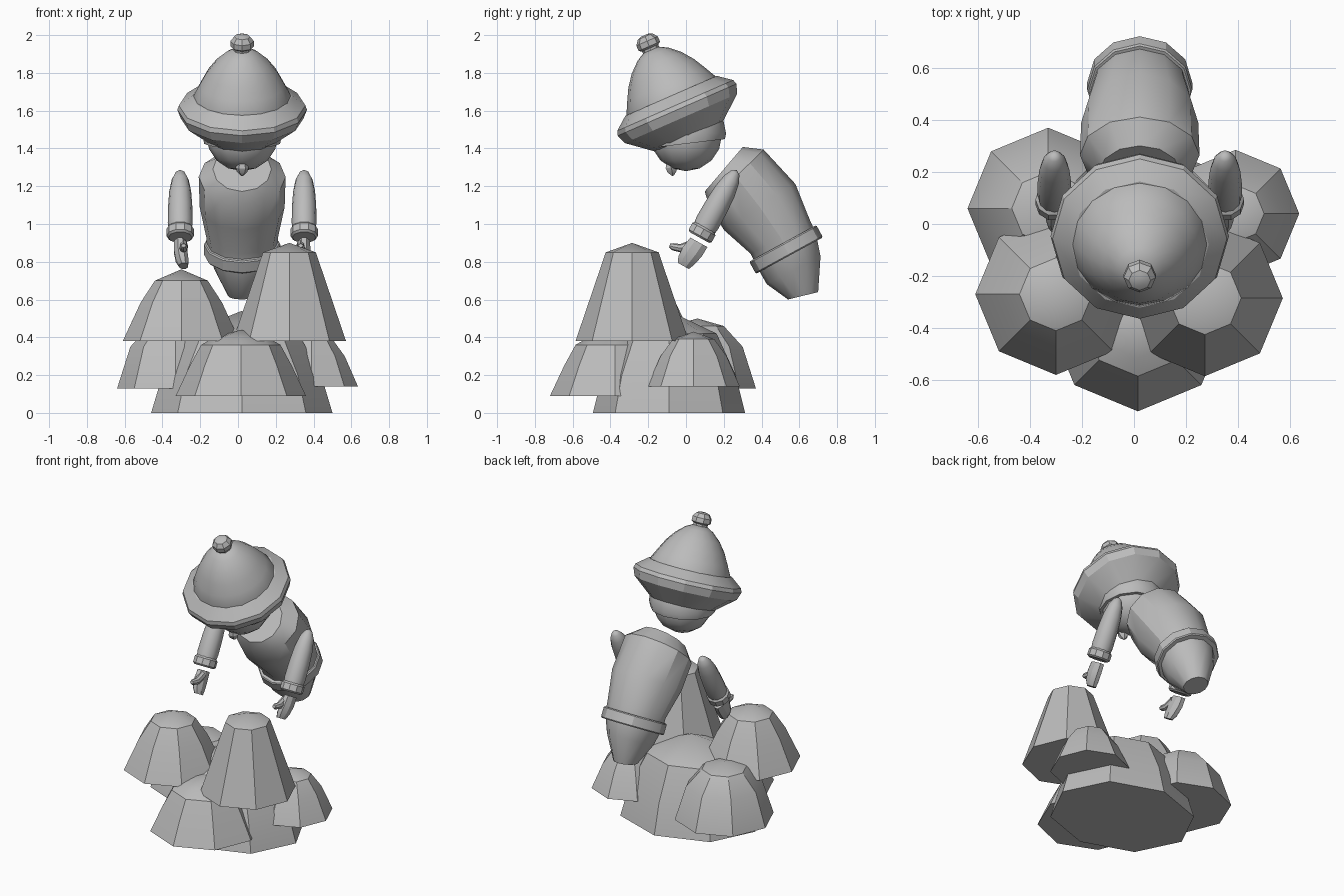
import bpy, bmesh, math
from mathutils import Vector

if "Cube" in bpy.data.objects:
    bpy.data.objects.remove(bpy.data.objects["Cube"])

grey = bpy.data.materials.new("grey")
grey.diffuse_color = (0.5, 0.5, 0.5, 1)
grey.use_nodes = True
grey.node_tree.nodes["Principled BSDF"].inputs["Base Color"].default_value = grey.diffuse_color
CX = 0.022  # x of the figure's symmetry plane


def finish(bm, name, smooth):
    bmesh.ops.remove_doubles(bm, verts=bm.verts, dist=0.0005)
    bmesh.ops.recalc_face_normals(bm, faces=bm.faces)
    me = bpy.data.meshes.new(name)
    bm.to_mesh(me)
    bm.free()
    me.materials.append(grey)
    ob = bpy.data.objects.new(name, me)
    bpy.context.collection.objects.link(ob)
    if smooth:
        bpy.ops.object.select_all(action='DESELECT')
        ob.select_set(True)
        bpy.context.view_layer.objects.active = ob
        bpy.ops.object.shade_smooth_by_angle(angle=math.radians(smooth))
    return ob


def loft(name, rings, sides, smooth=30, turn=0.0):
    """Skin rings of (centre, axis, x radius, other radius); close both ends."""
    bm = bmesh.new()
    loops = []
    for c, axis, rx, rv in rings:
        v = Vector(axis).normalized().cross(Vector((1, 0, 0)))
        loop = []
        for i in range(sides):
            a = 2 * math.pi * i / sides + turn
            p = Vector(c) + Vector((rx * math.cos(a), 0, 0)) + v * (rv * math.sin(a))
            loop.append(bm.verts.new(p))
        loops.append(loop)
    for lo, hi in zip(loops, loops[1:]):
        for i in range(sides):
            j = (i + 1) % sides
            bm.faces.new((lo[i], lo[j], hi[j], hi[i]))
    for end, ring in ((loops[0], rings[0]), (loops[-1], rings[-1])):
        if ring[2] > 0.002:
            bm.faces.new(end)
    return finish(bm, name, smooth)


def lathe(name, base, axis, profile, sides, smooth=30, turn=0.0):
    """Revolve (radius, height) points about an axis."""
    axis = Vector(axis).normalized()
    rings = [(Vector(base) + axis * h, axis, max(r, 1e-5), max(r, 1e-5)) for r, h in profile]
    return loft(name, rings, sides, smooth, turn)


# Rock pile: eight-sided blocks with pointed caps
UP = (0, 0, 1)
rocks = {
    "rock_left_high": (-0.30, -0.27, [(.31, .38), (.215, .585), (.14, .70), (0, .76)]),
    "rock_right_tall": (0.272, -0.285, [(.30, .38), (.14, .85), (0, .90)]),
    "rock_left_back": (-0.33, 0.06, [(.31, .13), (.24, .35), (.14, .46), (0, .50)]),
    "rock_right_low": (0.39, 0.04, [(.245, .14), (.175, .30), (.11, .39), (0, .43)]),
    "rock_front": (0.015, -0.375, [(.345, .09), (.27, .25), (.21, .36), (.14, .40), (0, .44)]),
}
for name, (x, y, prof) in rocks.items():
    lathe(name, (x, y, 0), UP, prof, 8, 25)
loft("rock_base", [((.02, -.09, z), UP, r, r * .84) for r, z in
                   [(.48, 0), (.42, .2), (.30, .42), (1e-5, .54)]], 8, 25)

# Body: curved, leaning forward
body = [  # y, z, axis y, axis z, x radius, depth radius
    (.62, .62, -.24, .97, .075, .082),
    (.57, .755, -.46, .89, .145, .16),
    (.53, .865, -.48, .88, .185, .18),
    (.50, .93, -.49, .87, .19, .18),
    (.39, 1.09, -.54, .84, .225, .225),
    (.265, 1.25, -.70, .71, .23, .205),
    (.20, 1.29, -.76, .65, .155, .155),
]
loft("body", [((CX, y, z), (0, ay, az), rx, rd) for y, z, ay, az, rx, rd in body], 12, 30)

# Belt
lathe("belt", (CX, .53, .865), (0, -.48, .88),
      [(.196, -.037), (.202, -.03), (.202, .03), (.196, .037)], 12)

# Arms, cuffs and mitten hands on both sides
ARM = Vector((0, .486, .874))
for side, sx in (("left", -1), ("right", 1)):
    x = CX + sx * .328
    cuff = Vector((x, .085, .955))
    lathe(side + "_arm", cuff, ARM,
          [(.058, 0), (.066, .06), (.064, .16), (.058, .25), (.045, .32), (.025, .362), (0, .378)], 12, 40)
    lathe(side + "_cuff", cuff, ARM, [(.062, -.03), (.073, -.02), (.073, .02), (.062, .032)], 10)
    loft(side + "_hand", [
        ((x, .068, .903), ARM, .034, .056),
        ((x - sx * .002, .035, .855), ARM, .038, .060),
        ((x - sx * .010, .002, .808), ARM, .036, .052),
        ((x - sx * .018, -.014, .778), ARM, .026, .036)], 8, 30, math.pi / 8)
    xt = x - sx * .018
    loft(side + "_thumb", [
        ((xt, .035, .89), (0, -1, -.3), .022, .028),
        ((xt, -.03, .872), (0, -1, 0), .022, .022),
        ((xt, -.07, .880), (0, -1, .3), .021, .019),
        ((xt, -.087, .886), (0, -1, .3), .012, .010)], 8)

# Head
bm = bmesh.new()
bmesh.ops.create_uvsphere(bm, u_segments=12, v_segments=8, radius=.19)
bmesh.ops.translate(bm, verts=bm.verts, vec=(CX, 0, 1.47))
finish(bm, "head", 40)

# Hair: slightly larger shell cut off at the ears
bm = bmesh.new()
bmesh.ops.create_uvsphere(bm, u_segments=12, v_segments=8, radius=.212)
bmesh.ops.translate(bm, verts=bm.verts, vec=(CX, 0, 1.48))
cut = bmesh.ops.bisect_plane(bm, geom=bm.verts[:] + bm.edges[:] + bm.faces[:],
                             plane_co=(CX, 0, 1.425), plane_no=(0, -.12, 1), clear_inner=True)
bmesh.ops.holes_fill(bm, edges=bm.edges[:], sides=0)
finish(bm, "hair", 30)

# Chin tuft
lathe("chin_tuft", (CX, -.075, 1.285), (0, -.2, 1),
      [(.006, -.03), (.028, -.008), (.035, .015), (.025, .045)], 6)

# Hat: brim with sloped underside, domed crown and bobble, tilted forward
HAT, TILT = (CX, -.045, 1.60), (0, -.40, .915)
lathe("hat_brim", HAT, TILT,
      [(.19, -.155), (.325, -.045), (.343, .005), (.335, .03), (.265, .085), (.2, .09)], 12, 25)
lathe("hat_crown", HAT, TILT,
      [(.26, .03), (.258, .085), (.225, .15), (.19, .215), (.145, .275), (.09, .325), (.045, .35)], 16, 40)
lathe("hat_bobble", HAT, TILT,
      [(.045, .335), (.047, .362), (.062, .372), (.062, .402), (.042, .428), (.02, .436)], 8)
